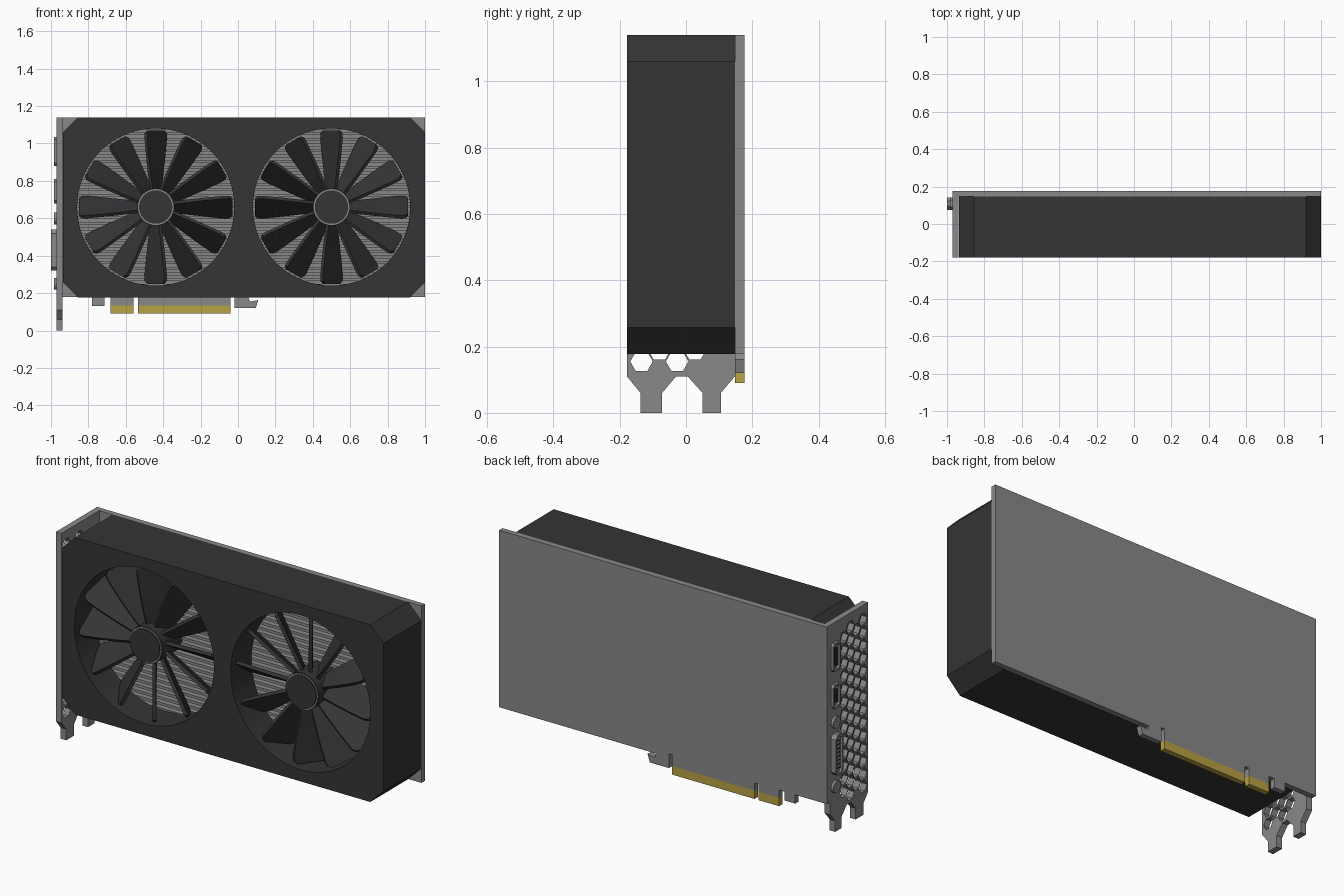
import bpy, bmesh, math
from mathutils import Vector

if "Cube" in bpy.data.objects:
    bpy.data.objects.remove(bpy.data.objects["Cube"])


def material(name, rgb):
    m = bpy.data.materials.new(name)
    m.diffuse_color = (*rgb, 1)
    m.use_nodes = True
    m.node_tree.nodes["Principled BSDF"].inputs["Base Color"].default_value = m.diffuse_color
    return m


DARK = material("dark_plastic", (0.035, 0.035, 0.037))
GOLD = material("gold_contacts", (0.48, 0.36, 0.06))
GREY = material("metal_grey", (0.25, 0.25, 0.25))
BLACK = material("port_black", (0.02, 0.02, 0.02))


def finish(bm, name, mat, smooth=False):
    bmesh.ops.recalc_face_normals(bm, faces=bm.faces)
    me = bpy.data.meshes.new(name)
    bm.to_mesh(me)
    bm.free()
    ob = bpy.data.objects.new(name, me)
    bpy.context.collection.objects.link(ob)
    me.materials.append(mat)
    if smooth:
        activate(ob)
        bpy.ops.object.shade_smooth_by_angle(angle=math.radians(30))
    return ob


def activate(ob):
    bpy.ops.object.select_all(action='DESELECT')
    ob.select_set(True)
    bpy.context.view_layer.objects.active = ob


def prisms(name, profiles, axis, a, b, mat=GREY, smooth=False):
    """Extrude 2D outlines from a to b: axis x uses (y, z), axis y uses (x, z)."""
    bm = bmesh.new()
    for p in profiles:
        def ring(d):
            return [bm.verts.new((d, u, v) if axis == 'x' else (u, d, v)) for u, v in p]
        r0, r1 = ring(a), ring(b)
        bm.faces.new(r0)
        bm.faces.new(r1[::-1])
        for i in range(len(p)):
            j = (i + 1) % len(p)
            bm.faces.new((r0[i], r0[j], r1[j], r1[i]))
    return finish(bm, name, mat, smooth)


def circle(u, v, r, n):
    return [(u + r * math.cos(2 * math.pi * i / n), v + r * math.sin(2 * math.pi * i / n)) for i in range(n)]


def rect(u0, u1, v0, v1):
    return [(u0, v0), (u1, v0), (u1, v1), (u0, v1)]


def octagon(u0, u1, v0, v1, c):
    return [(u0 + c, v0), (u1 - c, v0), (u1, v0 + c), (u1, v1 - c),
            (u1 - c, v1), (u0 + c, v1), (u0, v1 - c), (u0, v0 + c)]


def cut(ob, cutter):
    mod = ob.modifiers.new("cut", 'BOOLEAN')
    mod.operation, mod.solver, mod.object = 'DIFFERENCE', 'EXACT', cutter
    activate(ob)
    bpy.ops.object.modifier_apply(modifier=mod.name)
    bpy.data.objects.remove(cutter)


FANS = [(-0.44, -1), (0.50, 1)]
FZ = 0.66

# shroud: octagonal shell with two fan tunnels, hollow at the back
shroud = prisms("shroud", [octagon(-0.935, 1.0, 0.177, 1.14, 0.08)], 'y', -0.178, 0.147, DARK)
cut(shroud, prisms("cavity", [octagon(-0.905, 0.97, 0.207, 1.11, 0.07)], 'y', 0.0, 0.3, DARK))
cut(shroud, prisms("tunnels", [circle(x, FZ, 0.42, 72) for x, _ in FANS], 'y', -0.3, 0.1, DARK))
activate(shroud)
bpy.ops.object.shade_smooth_by_angle(angle=math.radians(20))

# heat sink fins
prisms("heatsink_fins", [rect(-0.9, 0.965, z, z + 0.015)
                         for z in (0.235 + 0.03 * i for i in range(29))], 'y', 0.0, 0.146)


# fans: hub, bright ring and twelve pitched blades, mirrored in direction
def blades(name, cx, s):
    bm = bmesh.new()
    stations = [(0.085, 0.085, 58), (0.18, 0.125, 57), (0.28, 0.16, 56), (0.37, 0.185, 55),
                (0.395, 0.18, 55), (0.41, 0.14, 55)]
    for k in range(12):
        t = math.pi / 2 + k * math.pi / 6
        rad = Vector((math.cos(t), 0, math.sin(t)))
        tan = Vector((-math.sin(t), 0, math.cos(t)))
        rings = []
        for r, w, deg in stations:
            a = math.radians(deg)
            across = tan * math.cos(a) + Vector((0, s * math.sin(a), 0))
            normal = Vector((0, -math.cos(a), 0)) + tan * (s * math.sin(a))
            c = Vector((cx, -0.088, FZ)) + rad * r
            rings.append([bm.verts.new(c + across * (w / 2 * i) + normal * (0.009 * j))
                          for i, j in ((-1, -1), (1, -1), (1, 1), (-1, 1))])
        bm.faces.new(rings[0])
        bm.faces.new(rings[-1][::-1])
        for p, q in zip(rings, rings[1:]):
            for i in range(4):
                j = (i + 1) % 4
                bm.faces.new((p[i], p[j], q[j], q[i]))
    finish(bm, name, DARK, True)


for label, (cx, s) in zip(("left", "right"), FANS):
    blades(label + "_fan_blades", cx, s)
    prisms(label + "_fan_hub", [circle(cx, FZ, 0.1, 48)], 'y', -0.162, 0.01, DARK, True)
    prisms(label + "_hub_ring", [circle(cx, FZ, 0.096, 48)], 'y', -0.166, -0.16, GREY, True)
    prisms(label + "_hub_cap", [circle(cx, FZ, 0.089, 48)], 'y', -0.172, -0.16, DARK, True)

# circuit board with connector tabs along the bottom edge
B = 0.178
board = [(-0.97, 1.14), (-0.97, B), (-0.78, B), (-0.78, 0.13), (-0.715, 0.13), (-0.715, B),
         (-0.683, B), (-0.683, 0.135), (-0.56, 0.135), (-0.56, B), (-0.535, B), (-0.535, 0.135),
         (-0.04, 0.135), (-0.04, B + 0.02), (-0.02, B + 0.02), (-0.02, 0.12), (0.095, 0.12),
         (0.108, 0.163), (0.065, 0.155), (0.055, B), (1.0, B), (1.0, 1.14)]
prisms("board", [board], 'y', 0.147, 0.176)
prisms("edge_contacts", [rect(-0.683, -0.56, 0.09, 0.135), rect(-0.535, -0.04, 0.09, 0.135)],
       'y', 0.147, 0.176, GOLD)

# mounting bracket with two feet and a honeycomb vent
feet = [(-0.178, 1.14), (-0.178, 0.11), (-0.137, 0.06), (-0.137, 0), (-0.072, 0), (-0.072, 0.06),
        (-0.03, 0.11), (0.005, 0.11), (0.05, 0.06), (0.05, 0), (0.105, 0), (0.105, 0.06),
        (0.147, 0.11), (0.147, 1.14)]
bracket = prisms("bracket", [feet], 'x', -0.97, -0.937)
hexes = [circle(-0.134 + 0.0537 * c, 0.155 + 0.035 * (c % 2) + 0.07 * k, 0.034, 6)
         for c in range(4) for k in range(14 - c % 2)]
cut(bracket, prisms("vent_holes", hexes, 'x', -1.1, -0.9))


# display ports on the bracket
def port(name, z0, z1, x0, c):
    ob = prisms(name, [octagon(0.076, 0.142, z0, z1, c)], 'x', x0, -0.96)
    cut(ob, prisms("opening", [octagon(0.085, 0.133, z0 + 0.01, z1 - 0.01, c * 0.8)], 'x', -1.1, -0.972))


for name, z0, z1 in (("upper_port", 0.88, 1.035), ("lower_port", 0.68, 0.81)):
    port(name, z0, z1, -0.985, 0.015)
    prisms(name + "_tongue", [rect(0.102, 0.116, z0 + 0.03, z1 - 0.03)], 'x', -0.982, -0.965, BLACK)
port("wide_port", 0.32, 0.54, -1.0, 0.02)
prisms("wide_port_insert", [octagon(0.087, 0.131, 0.332, 0.528, 0.015)], 'x', -0.99, -0.965)
prisms("wide_port_pins", [circle(0.096 + 0.013 * i, 0.355 + 0.021 * k, 0.004, 6)
                          for i in range(3) for k in range(8)], 'x', -0.993, -0.985, BLACK)
prisms("port_screws", [circle(0.109, z, 0.032, 12) for z in (0.25, 0.60)], 'x', -0.985, -0.96)
